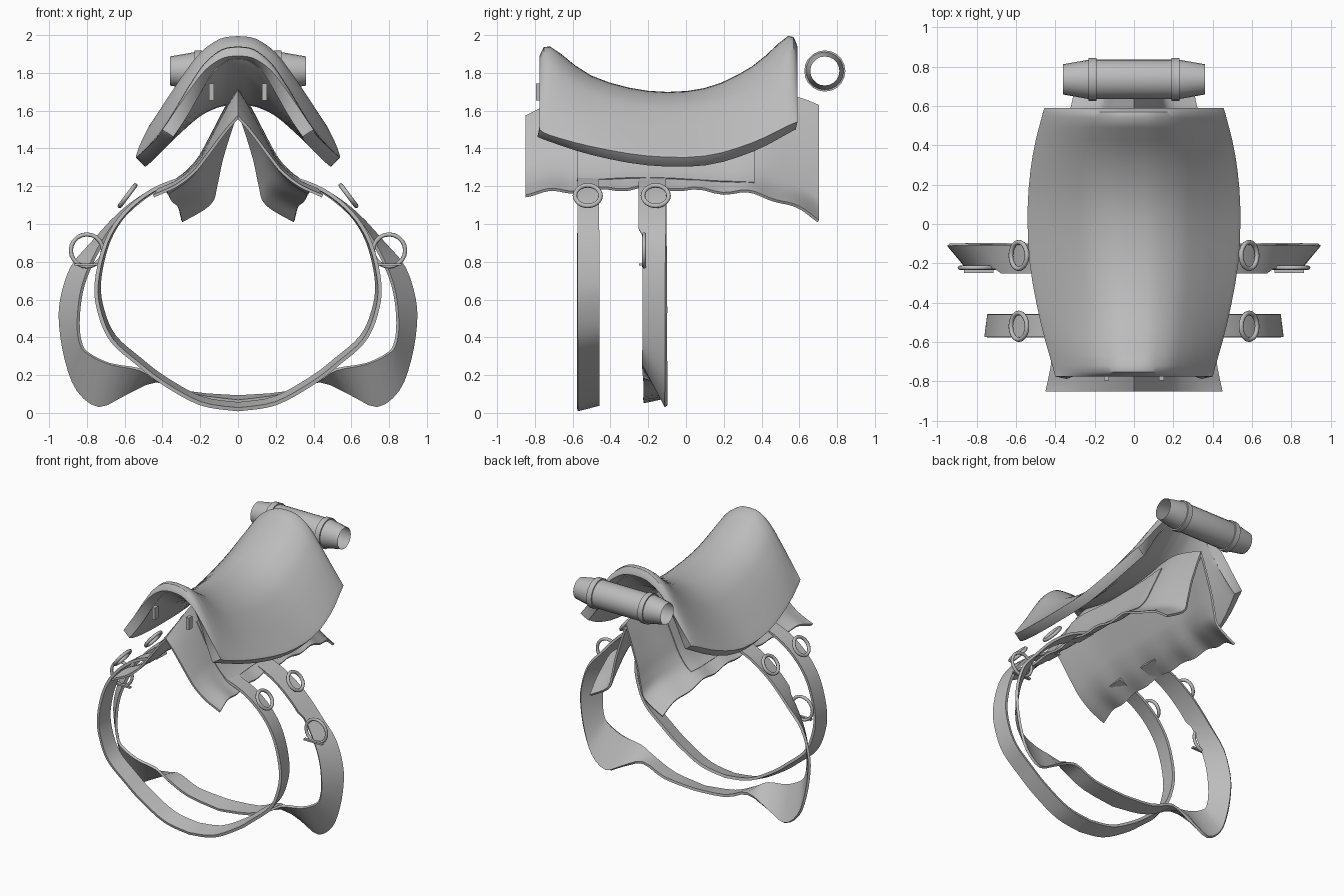
import bpy, bmesh, math
from mathutils import Vector, Matrix

cube = bpy.data.objects.get("Cube")
if cube:
    bpy.data.objects.remove(cube, do_unlink=True)

grey = bpy.data.materials.new("plain grey")
grey.use_nodes = True
COLOUR = (0.5, 0.5, 0.5, 1)
grey.diffuse_color = COLOUR
grey.node_tree.nodes["Principled BSDF"].inputs["Base Color"].default_value = COLOUR


def spline(points, steps):
    """Smooth curve through points of any dimension."""
    p = [points[0]] + list(points) + [points[-1]]
    out = []
    for i in range(1, len(p) - 2):
        for s in range(steps):
            t = s / steps
            out.append([0.5 * (2 * b + (c - a) * t + (2 * a - 5 * b + 4 * c - d) * t * t
                               + (3 * b - a - 3 * c + d) * t ** 3)
                        for a, b, c, d in zip(p[i - 1], p[i], p[i + 1], p[i + 2])])
    return out + [list(points[-1])]


def finish(name, bm, mirror=False, thick=0, offset=-1, angle=40, bevel=0):
    me = bpy.data.meshes.new(name)
    bm.to_mesh(me)
    bm.free()
    me.materials.append(grey)
    ob = bpy.data.objects.new(name, me)
    bpy.context.collection.objects.link(ob)
    bpy.ops.object.select_all(action='DESELECT')
    ob.select_set(True)
    bpy.context.view_layer.objects.active = ob
    if mirror:
        m = ob.modifiers.new("mirror", 'MIRROR')
        m.use_clip = True
        bpy.ops.object.modifier_apply(modifier=m.name)
    if thick:
        m = ob.modifiers.new("thickness", 'SOLIDIFY')
        m.thickness, m.offset = thick, offset
        bpy.ops.object.modifier_apply(modifier=m.name)
    if bevel:
        m = ob.modifiers.new("rounded rim", 'BEVEL')
        m.width, m.segments, m.angle_limit = bevel, 3, math.radians(50)
        bpy.ops.object.modifier_apply(modifier=m.name)
    bpy.ops.object.shade_smooth_by_angle(angle=math.radians(angle))


def sheet(name, rows, **kw):
    """Surface through equal rows of points."""
    bm = bmesh.new()
    v = [[bm.verts.new(p) for p in row] for row in rows]
    for a, b in zip(v, v[1:]):
        for i in range(len(a) - 1):
            bm.faces.new((a[i], a[i + 1], b[i + 1], b[i]))
    finish(name, bm, **kw)


def saddle_rows(stations, profile, rear=None, wave=0.0, lift=0.0):
    """Half cross-sections from stations of (y, ridge z, hem z, hem x)."""
    rows = []
    for y, top, hem, w in stations:
        k = min(max((y - .3) / .4, 0), 1)
        row = []
        for (x, d), (rx, rd) in zip(profile, rear or profile):
            x, d = x + (rx - x) * k, d + (rd - d) * k
            row.append((x * w + lift * (x > 0), y,
                        top - d * (top - hem) + lift + wave * d ** 4 * math.sin(y * 24)))
        rows.append(row)
    return rows


# Seat: thick arched shell with raised ends and rounded rim
seat_profile = spline([(0, 0), (.2, .03), (.42, .18), (.61, .42), (.8, .7), (1, 1)], 4)
seat_stations = spline([(-.775, 1.89, 1.5, .40), (-.72, 1.94, 1.47, .415), (-.5, 1.785, 1.41, .475),
                        (-.2, 1.705, 1.36, .53), (.1, 1.72, 1.36, .54), (.35, 1.835, 1.43, .515),
                        (.54, 1.995, 1.52, .47), (.59, 1.94, 1.54, .455)], 3)
sheet("seat", saddle_rows(seat_stations, seat_profile),
      mirror=True, thick=.07, angle=50, bevel=.02)

# Saddle blanket, pinched in at the rear, with a raised side panel
cloth_profile = spline([(0, 0), (.15, .18), (.40, .54), (.54, .72), (.74, .88), (1, 1)], 4)
rear_profile = spline([(0, 0), (.13, .18), (.31, .47), (.41, .7), (.52, .86), (1, 1)], 4)
cloth_stations = spline([(-.85, 1.575, 1.165, .45), (-.7, 1.645, 1.18, .42), (-.5, 1.715, 1.185, .4),
                         (-.2, 1.69, 1.2, .39), (.15, 1.70, 1.18, .38), (.4, 1.72, 1.16, .37),
                         (.6, 1.67, 1.085, .32), (.705, 1.63, 1.03, .30)], 6)
sheet("blanket", saddle_rows(cloth_stations, cloth_profile, rear_profile, wave=.01),
      mirror=True, thick=.015)
panel = [s for s in cloth_stations if -.6 < s[0] < .39]
sheet("blanket_panel", saddle_rows(panel, cloth_profile[4:-3], rear_profile[4:-3], lift=.006),
      mirror=True, thick=.006)

# Front girth strap, slightly conical
girth = spline([(.27, 1.25), (.45, 1.18), (.6, 1.06), (.70, .9), (.75, .68), (.73, .52),
                (.665, .38), (.53, .26), (.4, .16), (.2, .05), (0, .018)], 4)
sheet("front_girth", [[(x, -.575, z), (x * .98, -.46, z + .03 * (1 - z / 1.25))]
                      for x, z in girth], mirror=True, thick=.02, offset=0)

# Rear strap: twisted band that flares into a stirrup shape
outer = [(.27, 1.25), (.45, 1.18), (.62, 1.06), (.77, .9), (.88, .77), (.935, .6), (.94, .46),
         (.91, .28), (.85, .12), (.735, .035), (.595, .1), (.43, .17), (.25, .105), (0, .085)]
inner = [(.27, 1.25), (.45, 1.17), (.60, 1.05), (.70, .93), (.785, .77), (.83, .63), (.845, .48),
         (.835, .38), (.80, .32), (.68, .26), (.52, .23), (.42, .17), (.25, .095), (0, .06)]
band = zip(spline(inner, 3), spline(outer, 3))
sheet("rear_strap", [[(a[0], -.25 if a[1] > .95 else -.225, a[1]), (b[0], -.105, b[1])]
                     for a, b in band], mirror=True, thick=.018, offset=0)


def ring(name, centre, normal, radius, tube):
    bm = bmesh.new()
    turn = Vector((0, 0, 1)).rotation_difference(Vector(normal)).to_matrix()
    n, k = 20, 8
    v = []
    for i in range(n):
        a = math.tau * i / n
        row = []
        for j in range(k):
            b = math.tau * j / k
            r = radius + tube * math.cos(b)
            p = Vector((r * math.cos(a), r * math.sin(a), tube * math.sin(b)))
            row.append(bm.verts.new(Vector(centre) + turn @ p))
        v.append(row)
    for i in range(n):
        for j in range(k):
            a, b = (i + 1) % n, (j + 1) % k
            bm.faces.new((v[i][j], v[a][j], v[a][b], v[i][b]))
    finish(name, bm, angle=60)


def block(name, centre, size):
    bm = bmesh.new()
    bmesh.ops.create_cube(bm, size=1, matrix=Matrix.Translation(centre)
                          @ Matrix.Diagonal((*size, 1)))
    finish(name, bm)


def tube(name, stations):
    """Open round tube along x, stations of (x, radius)."""
    n = 20
    angles = [math.tau * i / n for i in range(n)]
    bm = bmesh.new()
    rows = [[bm.verts.new((x, .735 + r * math.cos(a), 1.81 + r * math.sin(a)))
             for a in angles] for x, r in stations]
    for a, b in zip(rows, rows[1:]):
        for i in range(n):
            j = (i + 1) % n
            bm.faces.new((a[i], a[j], b[j], b[i]))
    bmesh.ops.recalc_face_normals(bm, faces=bm.faces)
    finish(name, bm)


# Open bedroll
tube("bedroll", [(-.36, .077), (-.23, .1), (.23, .1), (.36, .077)])

# Rings, plates, tabs and bedroll straps on both sides
for side, s in (("left", 1), ("right", -1)):
    ring(side + "_front_ring", (.585 * s, -.52, 1.15), (.8 * s, 0, .6), .068, .012)
    ring(side + "_rear_ring", (.585 * s, -.16, 1.15), (.8 * s, 0, .6), .068, .012)
    ring(side + "_stirrup_ring", (.8 * s, -.222, .86), (0, 1, 0), .085, .011)
    block(side + "_ring_plate", (.79 * s, -.24, .785), (.15, .02, .012))
    block(side + "_front_tab", (.14 * s, -.775, 1.7), (.025, .04, .09))
    tube(side + "_roll_strap", [(.21 * s + dx, r) for dx, r in
                                ((-.02, .098), (-.02, .109), (.02, .109), (.02, .098))])
